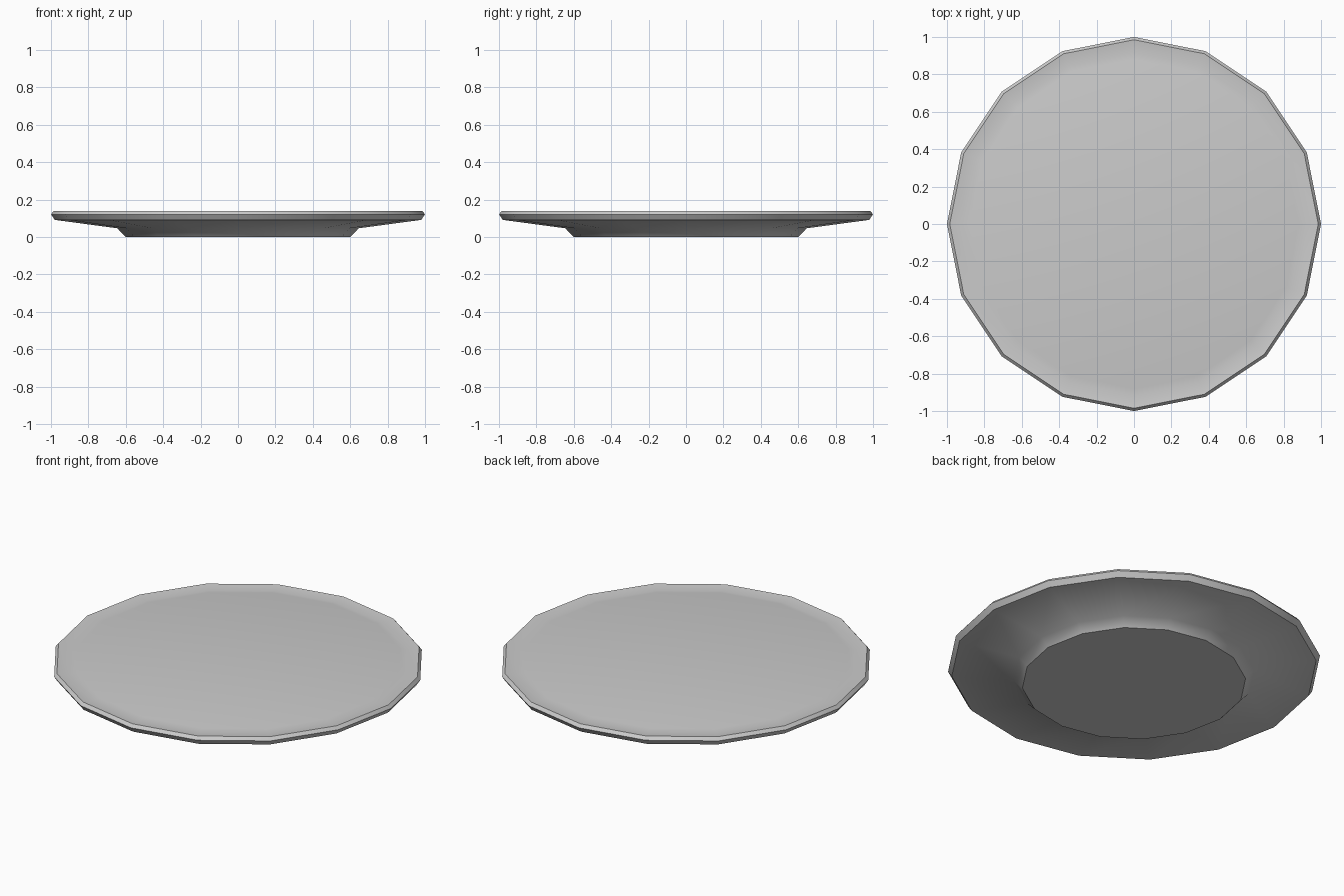
import bpy, bmesh, math

if "Cube" in bpy.data.objects:
    bpy.data.objects.remove(bpy.data.objects["Cube"])

SIDES = 16
# Plate profile from the foot outwards, over the rim and into the shallow groove (radius, z)
PROFILE = [(0.60, 0.0), (0.645, 0.047), (0.98, 0.092), (1.0, 0.122), (0.985, 0.14),
           (0.915, 0.131), (0.88, 0.137)]

bm = bmesh.new()
rings = []
for r, z in PROFILE:
    rings.append([bm.verts.new((r * math.cos(2 * math.pi * i / SIDES),
                                r * math.sin(2 * math.pi * i / SIDES), z))
                  for i in range(SIDES)])

# Side bands
for a, b in zip(rings, rings[1:]):
    for i in range(SIDES):
        j = (i + 1) % SIDES
        bm.faces.new((a[i], a[j], b[j], b[i]))

# Underside of the foot and serving surface
bm.faces.new(rings[0][::-1])
bm.faces.new(rings[-1])

mesh = bpy.data.meshes.new("plate")
bm.to_mesh(mesh)
bm.free()
plate = bpy.data.objects.new("plate", mesh)
bpy.context.collection.objects.link(plate)

# Smooth shading with a crisp foot
bpy.context.view_layer.objects.active = plate
plate.select_set(True)
bpy.ops.object.shade_smooth_by_angle(angle=math.radians(40))
